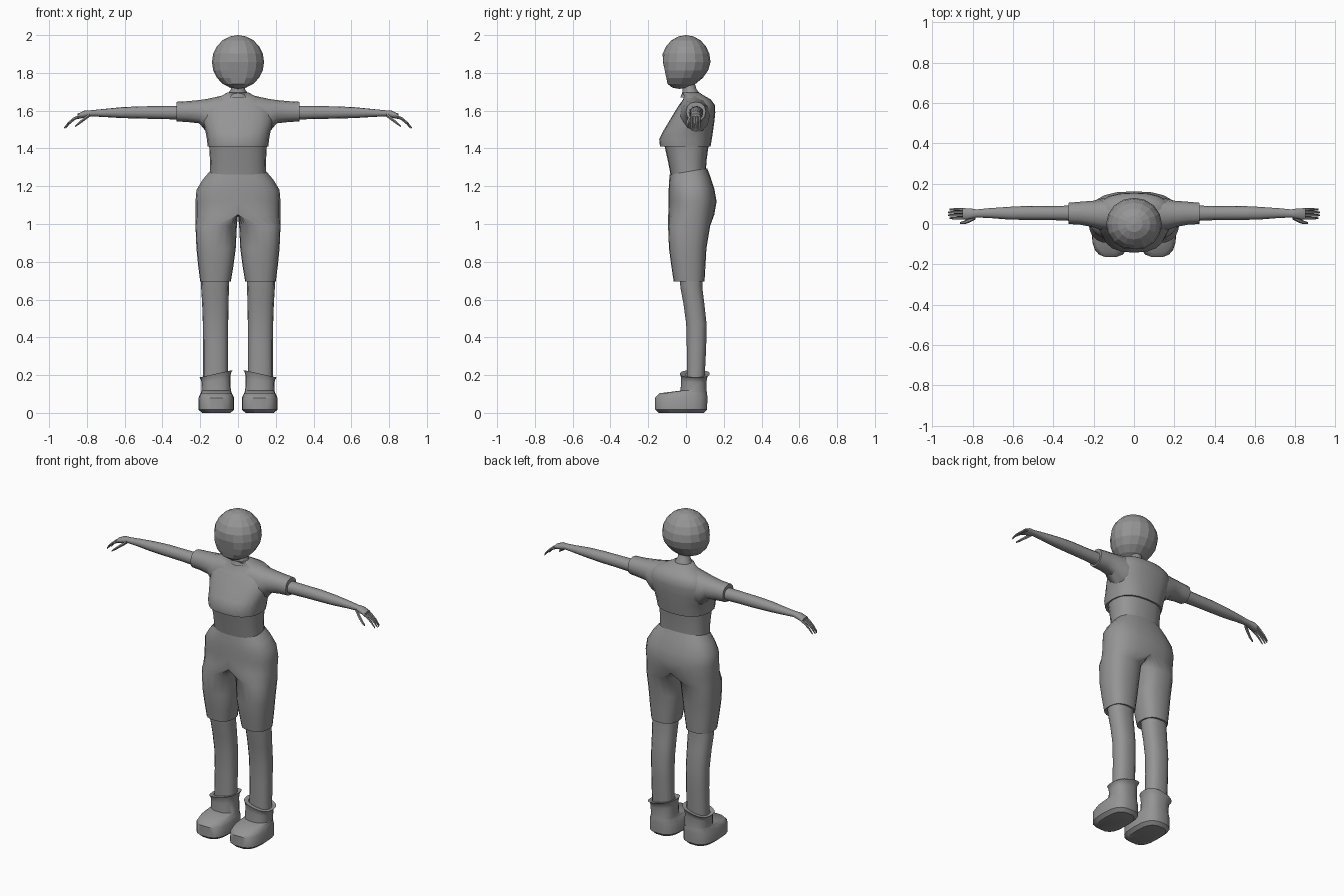
import bpy, bmesh, math

grey = bpy.data.materials.new("plain_grey")
grey.diffuse_color = (0.3, 0.3, 0.3, 1)


def power(v, p):
    return math.copysign(abs(v) ** p, v) if abs(v) > 1e-6 else 0.0


def zring(z, x0, x1, y0, y1, n=16, p=0.8, tx=0, ty=0, clamp=False):
    """Horizontal rounded ring, optionally tilted, optionally cut off at x = 0."""
    cx, cy, rx, ry = (x0 + x1) / 2, (y0 + y1) / 2, (x1 - x0) / 2, (y1 - y0) / 2
    pts = []
    for i in range(n):
        t = math.tau * i / n
        x, y = cx + rx * power(math.cos(t), p), cy + ry * power(math.sin(t), p)
        pts.append((max(0, x) if clamp else x, y, z + tx * (x - cx) + ty * (y - cy)))
    return pts


def xring(x, y0, y1, z0, z1, n=12, p=0.9):
    """Upright rounded ring facing along x."""
    return [(x, (y0 + y1) / 2 + (y1 - y0) / 2 * power(math.cos(math.tau * i / n), p),
             (z0 + z1) / 2 + (z1 - z0) / 2 * power(math.sin(math.tau * i / n), p))
            for i in range(n)]


def finish(name, bm, smooth=40, mirror=False):
    bmesh.ops.recalc_face_normals(bm, faces=bm.faces)
    me = bpy.data.meshes.new(name)
    bm.to_mesh(me)
    bm.free()
    me.materials.append(grey)
    ob = bpy.data.objects.new(name, me)
    bpy.context.collection.objects.link(ob)
    if mirror:
        ob.modifiers.new("Mirror", 'MIRROR').merge_threshold = 0.001
    if smooth:
        bpy.ops.object.select_all(action='DESELECT')
        ob.select_set(True)
        bpy.context.view_layer.objects.active = ob
        bpy.ops.object.shade_smooth_by_angle(angle=math.radians(smooth))
    return ob


def loft(name, rings, start=True, end=True, mirror=False, smooth=40, open_middle=False):
    bm = bmesh.new()
    vs = [[bm.verts.new(p) for p in r] for r in rings]
    n = len(vs[0])
    for a, b in zip(vs, vs[1:]):
        for i in range(n):
            j = (i + 1) % n
            bm.faces.new((a[i], a[j], b[j], b[i]))
    if start:
        bm.faces.new(vs[0])
    if end:
        bm.faces.new(vs[-1])
    bmesh.ops.recalc_face_normals(bm, faces=bm.faces)
    if open_middle:
        inner = [f for f in bm.faces if all(abs(v.co.x) < 1e-4 for v in f.verts)]
        bmesh.ops.delete(bm, geom=inner, context='FACES')
    return finish(name, bm, smooth, mirror)


# Head: faceted ball with the chin pulled forward and a flattened face
bm = bmesh.new()
bmesh.ops.create_uvsphere(bm, u_segments=16, v_segments=10, radius=1)
for v in bm.verts:
    x, y, z = v.co
    low = max(0, -z)
    y = y * 0.13 - 0.035 * low ** 1.5
    if z < 0.1:
        y = max(y, -0.122 + 0.03 * low)
    v.co = (x * 0.138, y, 1.8575 + z * 0.1425)
finish("head", bm, smooth=0)

# Neck
loft("neck", [zring(1.67, -.055, .055, -.03, .075, 12, 1),
              zring(1.695, -.05, .05, -.02, .07, 12, 1),
              zring(1.715, -.036, .036, -.018, .055, 12, 1),
              zring(1.75, -.036, .036, -.025, .045, 12, 1)], False, False)

# Shirt body
loft("shirt", [zring(z, -w, w, a, b, 20) for z, w, a, b in [
    (1.41, .16, -.138, .130), (1.45, .165, -.142, .137), (1.49, .172, -.122, .143),
    (1.54, .188, -.092, .150), (1.59, .190, -.062, .155), (1.63, .175, -.037, .153),
    (1.66, .140, -.015, .130), (1.68, .085, -.012, .095), (1.695, .058, -.022, .072)]])

# Sleeves
loft("sleeve", [xring(*r) for r in [
    (.08, -.04, .13, 1.48, 1.68), (.165, -.03, .125, 1.485, 1.662),
    (.205, -.015, .115, 1.533, 1.656), (.27, -.003, .11, 1.54, 1.65),
    (.325, .0, .105, 1.543, 1.647)]], False, True, mirror=True)

# Arms
loft("arm", [xring(*r) for r in [
    (.30, .015, .092, 1.553, 1.625), (.42, .02, .088, 1.556, 1.624),
    (.52, .02, .09, 1.558, 1.623), (.62, .022, .085, 1.561, 1.618),
    (.72, .03, .078, 1.567, 1.608), (.78, .032, .072, 1.570, 1.602),
    (.815, .024, .078, 1.562, 1.600), (.85, .022, .078, 1.556, 1.583)]],
     False, True, mirror=True)

# Fingers and thumb
for i in range(4):
    y = .029 + .0143 * i
    s = 0 if i in (1, 2) else .008
    loft("finger_%d" % (i + 1), [xring(x, y - w, y + w, z - w, z + w, 6, 1)
         for x, z, w in [(.835, 1.572, .008), (.872 - s, 1.557, .0075),
                         (.90 - s, 1.533, .0065), (.922 - s, 1.507, .004)]], mirror=True)
loft("thumb", [xring(x, y - w, y + w, z - w, z + w, 6, 1) for x, y, z, w in [
    (.785, .035, 1.578, .012), (.815, .018, 1.555, .011),
    (.84, .008, 1.535, .009), (.863, .004, 1.517, .005)]], mirror=True)

# Midriff
loft("midriff", [zring(1.25, -.15, .15, -.08, .105, 20),
                 zring(1.33, -.148, .148, -.095, .108, 20),
                 zring(1.42, -.153, .153, -.115, .12, 20)], False, False)

# Trousers: half pelvis running into one leg, mirrored
rings = [zring(z, -w, w, a, b, 20, .8, 0, t, True) for z, w, a, b, t in [
    (1.278, .15, -.086, .112, .17), (1.235, .187, -.09, .13, .12),
    (1.18, .220, -.092, .150, .05), (1.12, .225, -.092, .162, 0),
    (1.05, .225, -.094, .150, 0)]]
rings += [zring(z, x0, x1, a, b, 20) for z, x0, x1, a, b in [
    (.99, .006, .225, -.095, .128), (.87, .012, .220, -.09, .108),
    (.78, .024, .211, -.078, .103), (.695, .038, .200, -.065, .098)]]
loft("trousers", rings, False, True, mirror=True, smooth=50, open_middle=True)

# Lower legs
loft("lower_leg", [zring(*r, n=14) for r in [
    (.74, .045, .196, -.04, .088), (.66, .048, .195, -.03, .088),
    (.58, .05, .190, -.015, .098), (.47, .052, .186, .0, .11),
    (.35, .053, .184, .003, .108), (.15, .053, .184, .003, .098)]],
     False, False, mirror=True)

# Boots: sole, toe, shaft and flared cuff
loft("boot", [zring(z, x0, x1, a, b, 18, p, tx) for z, x0, x1, a, b, p, tx in [
    (.0, .04, .190, -.145, .095, .7, 0), (.018, .02, .21, -.165, .113, .7, 0),
    (.08, .021, .209, -.165, .115, .7, 0), (.104, .032, .198, -.142, .113, .7, 0),
    (.118, .038, .192, -.03, .11, .8, 0), (.17, .04, .194, -.026, .11, .8, -.12),
    (.192, .038, .196, -.027, .113, .8, -.2), (.207, .030, .206, -.032, .126, .8, -.22),
    (.203, .05, .186, -.002, .1, .8, -.22)]],
     True, False, mirror=True)
